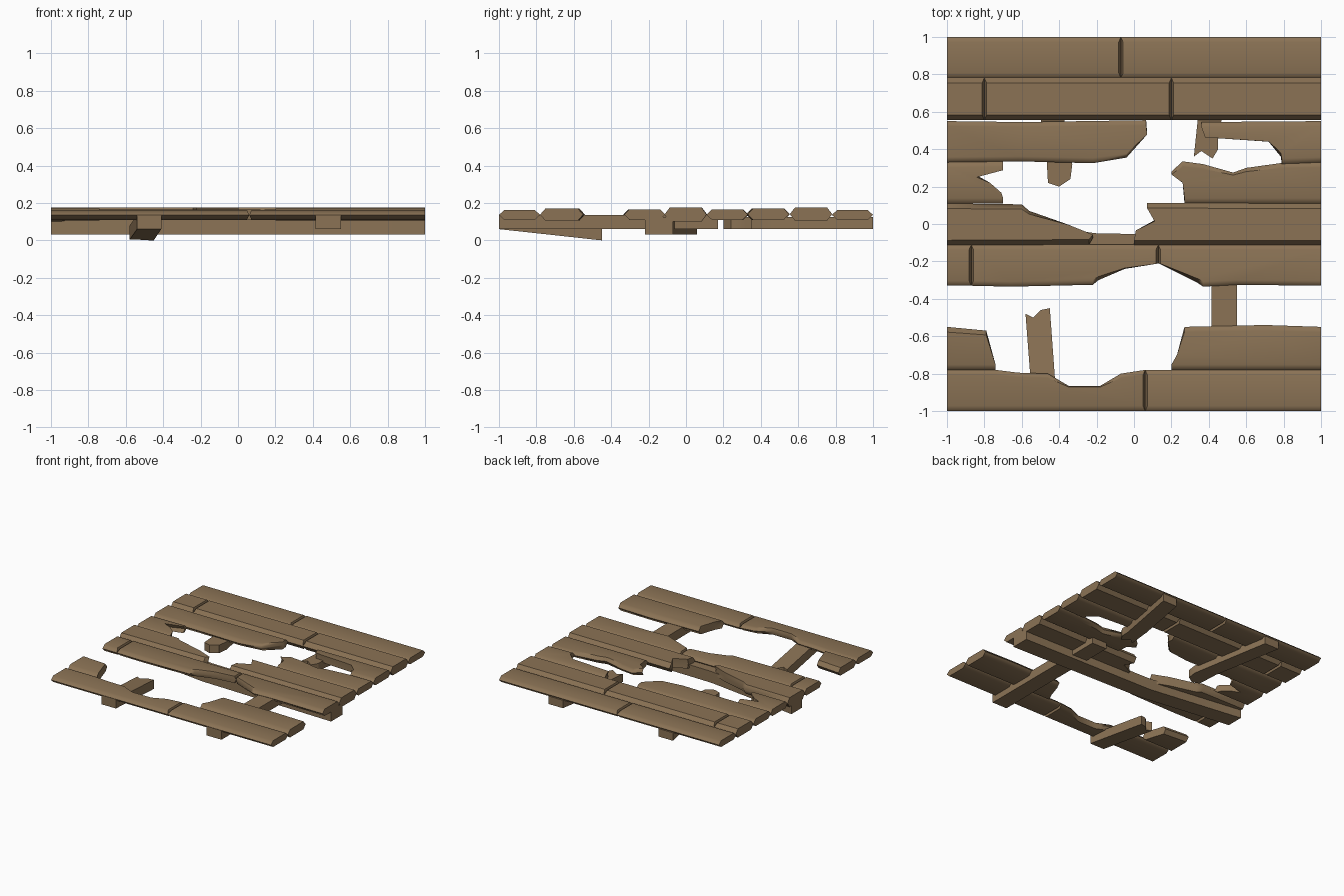
import bpy, bmesh, math

if "Cube" in bpy.data.objects:
    bpy.data.objects.remove(bpy.data.objects["Cube"])

wood = bpy.data.materials.new("weathered brown wood")
wood.diffuse_color = (0.258, 0.171, 0.091, 1)
wood.use_nodes = True
wood.node_tree.nodes["Principled BSDF"].inputs["Base Color"].default_value = wood.diffuse_color


def slab(name, pts, z0, z1, row=None, joints=(), slope=None):
    """Thick board from a plan outline. With row=(y_low, y_high) its long sides
    get a pointed bevel; ends lying on a joint are pulled in to leave a V groove."""
    bm = bmesh.new()
    xc = sum(p[0] for p in pts) / len(pts)

    def ring(z, pulled):
        out = []
        for x, y in pts:
            zz = z + (slope(y) if slope else 0)
            if pulled and row:
                c, h = (row[0] + row[1]) / 2, (row[1] - row[0]) / 2
                y = c + (y - c) * (1 - 0.028 / h)
                if any(abs(x - j) < 0.001 for j in joints):
                    x += 0.012 if xc > x else -0.012
            out.append(bm.verts.new((x, y, zz)))
        return out

    rings = [ring(z0, True)]
    if row:
        rings.append(ring((z0 + z1) / 2, False))
    rings.append(ring(z1, True))
    n = len(pts)
    for a, b in zip(rings, rings[1:]):
        for i in range(n):
            j = (i + 1) % n
            bm.faces.new((a[i], a[j], b[j], b[i]))
    bm.faces.new(rings[0][::-1])
    bm.faces.new(rings[-1])
    bmesh.ops.recalc_face_normals(bm, faces=bm.faces[:])
    me = bpy.data.meshes.new(name)
    bm.to_mesh(me)
    bm.free()
    me.materials.append(wood)
    ob = bpy.data.objects.new(name, me)
    bpy.context.collection.objects.link(ob)
    bpy.context.view_layer.objects.active = ob
    for o in bpy.context.selected_objects:
        o.select_set(False)
    ob.select_set(True)
    bpy.ops.object.shade_smooth_by_angle(angle=math.radians(50 if row else 30))
    ob.modifiers.new("weighted normals", 'WEIGHTED_NORMAL').keep_sharp = True
    return ob


def box(xa, xb, ya, yb):
    return [(xa, ya), (xb, ya), (xb, yb), (xa, yb)]


# Row 9 (back edge)
R = (0.78, 1.0)
for i, (a, b) in enumerate([(-1, -0.07), (-0.07, 1)]):
    slab(f"back_plank_{i}", box(a, b, *R), 0.11, 0.162, R, (-0.07,))

# Row 8
R = (0.555, 0.782)
for i, (a, b) in enumerate([(-1, -0.8), (-0.8, 0.2), (0.2, 1)]):
    slab(f"second_plank_{i}", box(a, b, *R), 0.105, 0.176, R, (-0.8, 0.2))

# Row 7, broken in the middle
R = (0.33, 0.555)
slab("third_plank_left", [(-1, .33), (-.62, .335), (-.22, .325), (-.04, .355),
     (.07, .49), (.065, .555), (-.6, .545), (-1, .55)], 0.11, 0.17, R)
slab("third_plank_right", [(1, .33), (1, .55), (.36, .545), (.38, .47),
     (.72, .44), (.785, .36), (.79, .32)], 0.11, 0.17, R)

# Row 6, splintered stubs
R = (0.11, 0.333)
slab("fourth_plank_left", [(-1, .11), (-.7, .11), (-.71, .15), (-.77, .22),
     (-.84, .26), (-.7, .31), (-.7, .335), (-1, .33)], 0.11, 0.165, R)
slab("fourth_plank_right", [(.27, .11), (1, .11), (1, .33), (.78, .325), (.6, .3),
     (.53, .275), (.37, .32), (.26, .335), (.2, .28), (.26, .22)], 0.11, 0.165, R)

# Row 5, snapped in the middle
R = (-0.115, 0.113)
slab("middle_plank_left", [(-1, -.115), (-.24, -.11), (-.22, -.075), (-.35, -.005),
     (-.56, .07), (-.6, .105), (-1, .11)], 0.10, 0.176, R)
slab("middle_plank_right", [(.0, -.115), (1, -.115), (1, .11), (.07, .113),
     (.11, .02), (.01, -.045)], 0.10, 0.176, R)

# Row 4, bitten on its front side
R = (-0.335, -0.11)
J = (-0.87, 0.13)
slab("sixth_plank_end", box(-1, -.87, -.33, -.11), 0.11, 0.166, R, J)
slab("sixth_plank_middle", [(-.87, -.33), (-.66, -.335), (-.22, -.325), (-.19, -.3),
     (-.05, -.24), (.13, -.21), (.13, -.11), (-.87, -.11)], 0.11, 0.166, R, J)
slab("sixth_plank_right", [(.13, -.21), (.34, -.315), (.37, -.335), (.55, -.325),
     (1, -.33), (1, -.11), (.13, -.11)], 0.11, 0.166, R, J)

# Row 2 stubs (row 3 is missing)
R = (-0.78, -0.55)
slab("eighth_plank_left", [(-1, -.78), (-.74, -.78), (-.79, -.57), (-1, -.55)],
     0.105, 0.17, R)
slab("eighth_plank_right", [(.2, -.78), (1, -.78), (1, -.55), (.7, -.54),
     (.27, -.55), (.23, -.71)], 0.105, 0.17, R)

# Row 1 (front edge), bitten on its back side
R = (-1.0, -0.78)
slab("front_plank_left", [(-1, -1), (.06, -1), (.06, -.78), (-.07, -.8), (-.18, -.865),
     (-.35, -.865), (-.46, -.8), (-.62, -.795), (-.74, -.78), (-1, -.78)],
     0.11, 0.162, R, (0.06,))
slab("front_plank_right", box(.06, 1, *R), 0.11, 0.162, R, (0.06,))

# Joists underneath, with splintered ends
slab("front_left_joist", [(-.54, -1), (-.41, -1), (-.45, -.45), (-.5, -.46),
     (-.54, -.5), (-.58, -.48)], 0.06, 0.135, slope=lambda y: -0.06 * (y + 1) / 0.55)
slab("front_right_joist", box(.415, .55, -1, .17), 0.06, 0.135)
slab("back_right_joist", [(.42, 1), (.34, .55), (.32, .36), (.36, .39), (.42, .35),
     (.45, .4), (.45, .46), (.55, 1)], 0.06, 0.125)
slab("back_left_joist", [(-.58, 1), (-.47, .4), (-.46, .22), (-.4, .2), (-.34, .24),
     (-.33, .32), (-.45, 1)], 0.06, 0.125)

# Bent cross beam under the middle rows
slab("cross_beam", [(-1, -.08), (-.2, -.19), (1, -.22), (1, -.07), (-.2, -.05),
     (-1, .06)], 0.032, 0.125)
